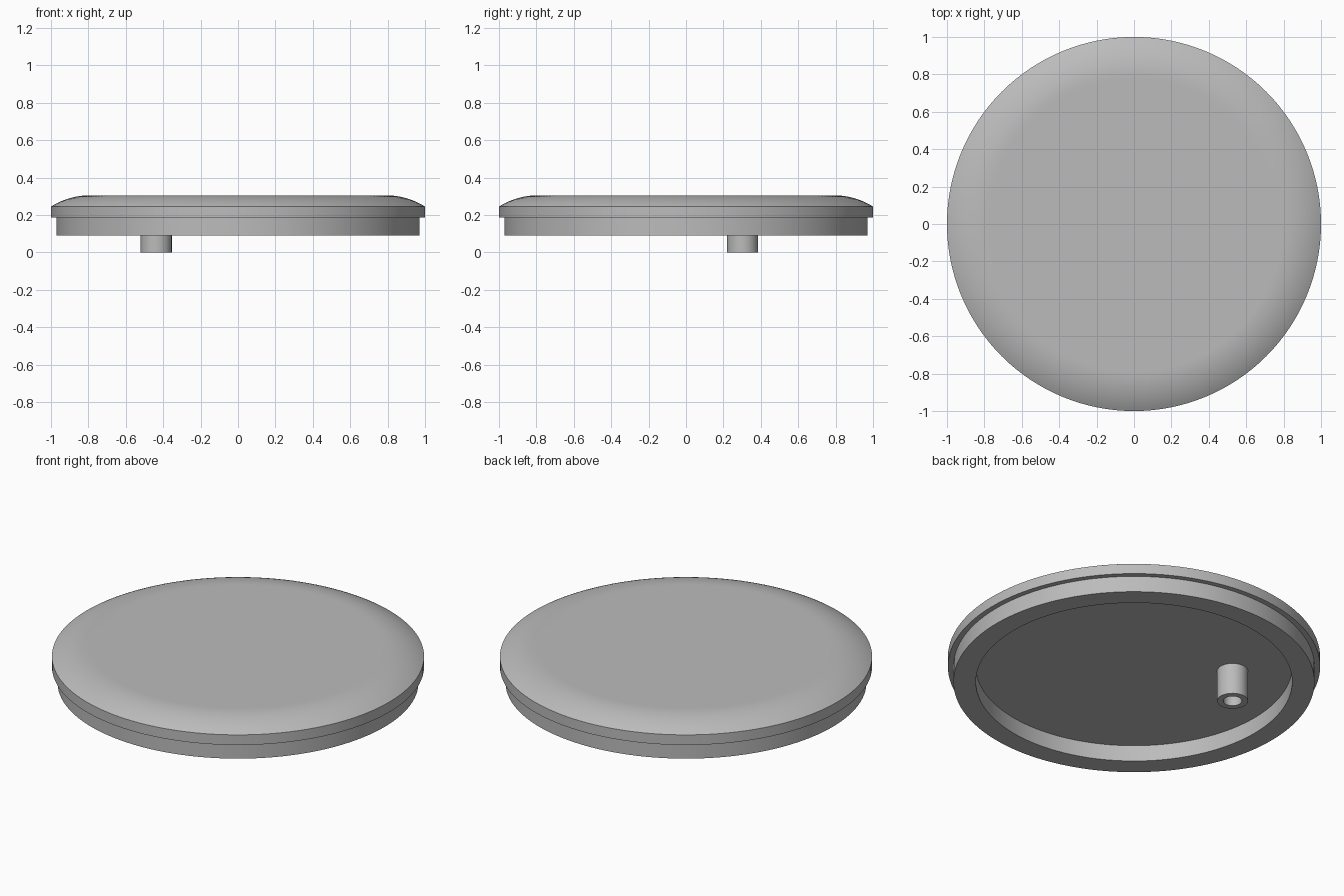
import bpy
import bmesh
from math import asin, cos, pi, radians, sin

cube = bpy.data.objects.get("Cube")
if cube:
    bpy.data.objects.remove(cube, do_unlink=True)

grey = bpy.data.materials.new("plain grey")
grey.use_nodes = True
COLOUR = (0.5, 0.5, 0.5, 1)
grey.diffuse_color = COLOUR
grey.node_tree.nodes["Principled BSDF"].inputs["Base Color"].default_value = COLOUR


def lathe(name, profile, steps, location=(0, 0, 0), closed=False):
    """Turn an (r, z) profile around the vertical axis."""
    bm = bmesh.new()
    verts = [bm.verts.new((r, 0, z)) for r, z in profile]
    edges = [bm.edges.new(pair) for pair in zip(verts, verts[1:])]
    if closed:
        edges.append(bm.edges.new((verts[-1], verts[0])))
    bmesh.ops.spin(bm, geom=verts + edges, cent=(0, 0, 0), axis=(0, 0, 1),
                   angle=2 * pi, steps=steps, use_merge=True)
    bmesh.ops.remove_doubles(bm, verts=bm.verts, dist=0.0001)
    bmesh.ops.recalc_face_normals(bm, faces=bm.faces)
    mesh = bpy.data.meshes.new(name)
    bm.to_mesh(mesh)
    bm.free()
    mesh.materials.append(grey)
    obj = bpy.data.objects.new(name, mesh)
    obj.location = location
    bpy.context.collection.objects.link(obj)
    bpy.ops.object.select_all(action="DESELECT")
    obj.select_set(True)
    bpy.context.view_layer.objects.active = obj
    bpy.ops.object.shade_smooth_by_angle(angle=radians(30))
    return obj


# Lid: flat top, rounded shoulder, overhanging band and hollow skirt
TOP, BAND_TOP, BAND_BOTTOM, SKIRT_BOTTOM = 0.305, 0.245, 0.185, 0.09
FLAT = 0.79
run, drop = 1 - FLAT, TOP - BAND_TOP
radius = (run ** 2 + drop ** 2) / (2 * drop)
sweep = asin(run / radius)
shoulder = [(FLAT + radius * sin(sweep * i / 12),
             TOP - radius * (1 - cos(sweep * i / 12))) for i in range(13)]
lathe("lid", [(0, TOP), (FLAT - 0.01, TOP)] + shoulder + [
    (1, BAND_BOTTOM), (0.97, BAND_BOTTOM), (0.97, SKIRT_BOTTOM),
    (0.85, SKIRT_BOTTOM), (0.85, BAND_BOTTOM), (0, BAND_BOTTOM)], 128)

# Hollow locating peg under the lid
lathe("peg", [(0.083, 0), (0.083, 0.19), (0.05, 0.19), (0.05, 0)], 48,
      location=(-0.437, 0.303, 0), closed=True)
